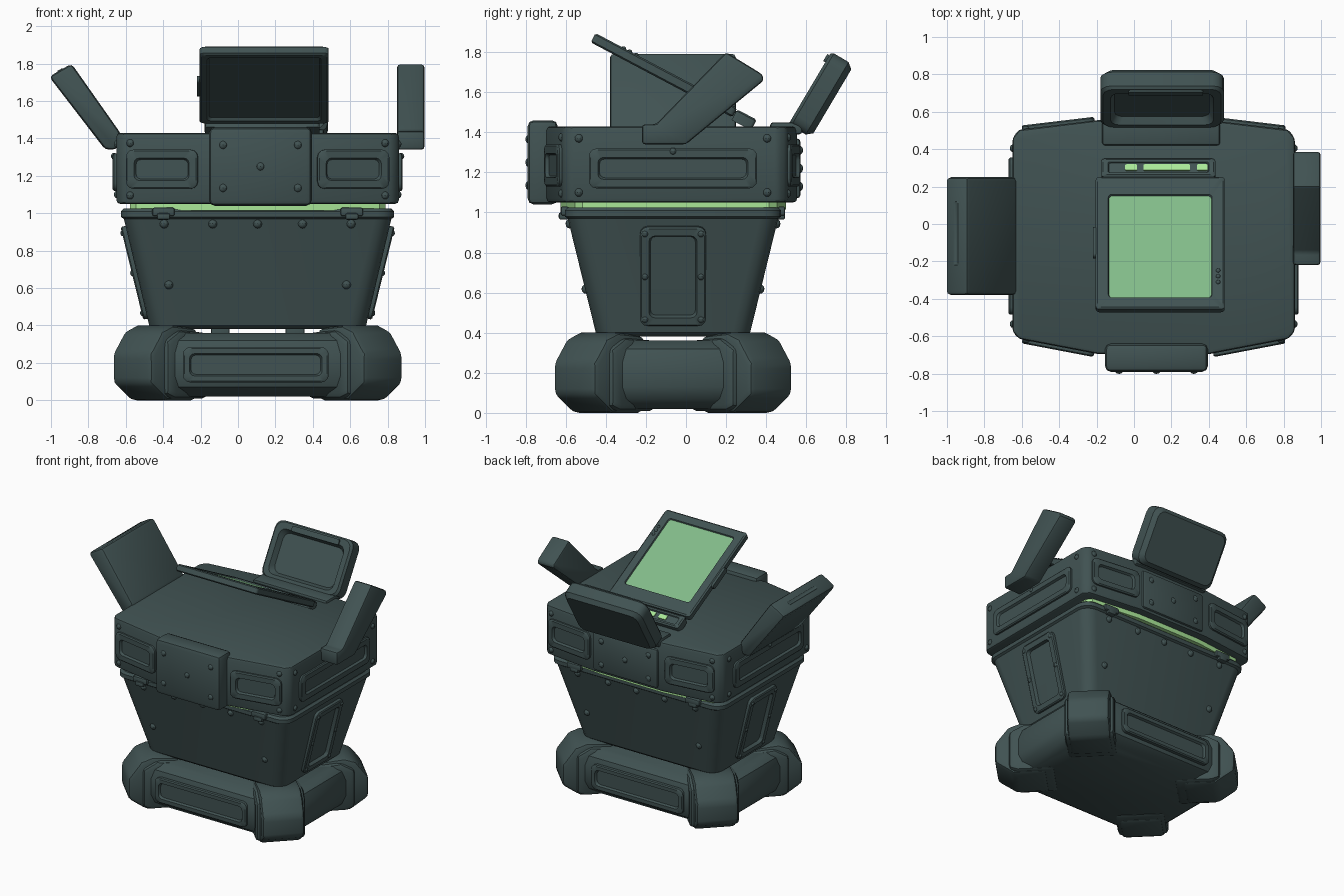
import bpy, bmesh, math
from mathutils import Matrix, Vector

if "Cube" in bpy.data.objects:
    bpy.data.objects.remove(bpy.data.objects["Cube"])


def material(name, rgb):
    m = bpy.data.materials.new(name)
    m.diffuse_color = (*rgb, 1)
    m.use_nodes = True
    m.node_tree.nodes["Principled BSDF"].inputs["Base Color"].default_value = m.diffuse_color
    return m


SLATE = material("dark slate", (0.052, 0.085, 0.085))
GLOW = material("bright green glow", (0.40, 0.80, 0.31))
SCREEN = material("soft green screen", (0.225, 0.50, 0.25))
CX, CY = 0.105, -0.065            # centre of the main body
UP = (0, 0, 1)


def finish(name, bm, mats=(SLATE,), bevel=0, seg=2):
    bmesh.ops.recalc_face_normals(bm, faces=bm.faces)
    if bevel:
        edges = [e for e in bm.edges if e.calc_face_angle(0) > 0.45]
        bmesh.ops.bevel(bm, geom=edges, offset=bevel, segments=seg, profile=0.5,
                        affect='EDGES', clamp_overlap=True)
    me = bpy.data.meshes.new(name)
    bm.to_mesh(me)
    bm.free()
    for m in mats:
        me.materials.append(m)
    ob = bpy.data.objects.new(name, me)
    bpy.context.collection.objects.link(ob)
    return ob


def frame(o, u, v):
    u, v = Vector(u).normalized(), Vector(v).normalized()
    m = Matrix((u, v, u.cross(v))).transposed().to_4x4()
    m.translation = Vector(o)
    return m


FLOOR = frame((CX, CY, 0), (1, 0, 0), (0, 1, 0))


def loft(name, mat, rings, mats=(SLATE,), seg=3):
    """Rounded rectangles (half width, half height, corner radius, depth[, v shift]) joined in order."""
    bm = bmesh.new()
    loops = []
    for hw, hh, r, d, *dv in rings:
        loop = []
        for k, (sx, sy) in enumerate(((1, 1), (-1, 1), (-1, -1), (1, -1))):
            for i in range(seg + 1):
                a = math.pi / 2 * (k + i / seg)
                p = Vector((sx * (hw - r) + r * math.cos(a),
                            sy * (hh - r) + r * math.sin(a) + (dv[0] if dv else 0), d))
                loop.append(bm.verts.new(mat @ p))
        loops.append(loop)
    n = len(loops[0])
    for a, b in zip(loops, loops[1:]):
        for i in range(n):
            bm.faces.new((a[i], a[(i + 1) % n], b[(i + 1) % n], b[i]))
    bm.faces.new(loops[0])
    bm.faces.new(loops[-1]).material_index = len(mats) - 1
    return finish(name, bm, mats)


def prism(name, mat, pts, a, b, bevel=0, mats=(SLATE,), seg=2):
    """Outline in the frame's u,v plane, extruded along its normal from a to b."""
    bm = bmesh.new()
    lo = [bm.verts.new(mat @ Vector((x, y, a))) for x, y in pts]
    hi = [bm.verts.new(mat @ Vector((x, y, b))) for x, y in pts]
    bm.faces.new(lo)
    bm.faces.new(hi)
    for i in range(len(pts)):
        j = (i + 1) % len(pts)
        bm.faces.new((lo[i], lo[j], hi[j], hi[i]))
    return finish(name, bm, mats, bevel, seg)


def box(name, x0, x1, y0, y1, z0, z1, bevel=0.01):
    return prism(name, Matrix.Identity(4), [(x0, y0), (x1, y0), (x1, y1), (x0, y1)], z0, z1, bevel)


rivets = []


def panel(name, m, hw, hh, lip=0.035, t=0.02, r=0.04):
    """Raised rounded frame around a lower plate."""
    loft(name, m, [(hw, hh, r, -0.02), (hw, hh, r, t - 0.007), (hw - 0.008, hh - 0.008, r, t),
                   (hw - lip, hh - lip, r * 0.7, t), (hw - lip - 0.008, hh - lip - 0.008, r * 0.7, 0.003)])


def rivet(m, u, v, r=0.022, d=-0.007):
    rivets.append((m @ Vector((u, v, d)), r))


# Base with four diagonal feet
loft("base", FLOOR, [(0.60, 0.42, 0.2, 0.02), (0.66, 0.49, 0.2, 0.07), (0.68, 0.51, 0.2, 0.13),
                     (0.68, 0.51, 0.2, 0.25), (0.66, 0.49, 0.2, 0.32), (0.61, 0.44, 0.2, 0.36)], seg=2)
foot = [(0, 0.09), (0, 0.25), (-0.09, 0.37), (-0.17, 0.4), (-0.36, 0.385), (-0.36, 0), (-0.13, 0)]
for sx in (-1, 1):
    for sy in (-1, 1):
        o = (CX + sx * 0.675, CY + sy * 0.495, 0)
        prism("foot", frame(o, (sx, sy, 0), UP), foot, -0.15, 0.15, 0.03)
        prism("foot_collar", frame(o, (sx, sy, 0), UP),
              [(-0.1, 0.03), (-0.1, 0.32), (-0.2, 0.375), (-0.42, 0.36), (-0.42, 0.01), (-0.16, 0.01)],
              -0.175, 0.175, 0.03)
        box("neck_block", CX + sx * 0.2 - 0.05, CX + sx * 0.2 + 0.05,
            CY + sy * 0.27 - 0.05, CY + sy * 0.27 + 0.05, 0.33, 0.41)
for s in (1, -1):
    panel("base_panel", frame((CX - 0.01, CY - s * 0.51, 0.19), (s, 0, 0), UP), 0.39, 0.095)

# Tapered body
loft("body", FLOOR, [(0.555, 0.36, 0.08, 0.38), (0.58, 0.385, 0.09, 0.40), (0.715, 0.525, 0.09, 0.97),
                     (0.73, 0.54, 0.09, 0.98), (0.73, 0.54, 0.09, 1.01), (0.715, 0.525, 0.09, 1.025)], seg=4)
for s in (1, -1):
    side = frame((CX + s * 0.645, CY, 0.685), (0, s, 0), (s * 0.14, 0, 0.57))
    panel("body_side_panel", side, 0.165, 0.255, 0.045, 0.028, 0.04)
    for u in (-0.14, 0.14):
        for v in (-0.22, 0, 0.22):
            rivet(side, u, v, 0.018, 0.02)
    face = frame((CX, CY - s * 0.455, 0.685), (s, 0, 0), (0, -s * 0.14, 0.57))
    for u in (-0.5, -0.24, 0, 0.24, 0.5):
        rivet(face, u, 0.265, 0.025)
    for u in (-0.475, 0.475):
        rivet(face, u, -0.07, 0.025)
        x = CX + u * 1.06
        y = CY - s * 0.54
        box("rim_clip", x - 0.06, x + 0.06, y - 0.02, y + 0.02, 0.985, 1.03)
        box("rim_clip_pin", x - 0.035, x + 0.035, y - 0.03, y + 0.02, 0.965, 1.0)

# Bowed lid and the glowing seam below it
half = [(0.755, 0.46), (0.72, 0.505), (0.3, 0.555)]
front = [(0.755, -0.575), (0.72, -0.615), (0.3, -0.695)]
outline = [(-x, y) for x, y in front] + front[::-1] + half + [(-x, y) for x, y in half[::-1]]
at_cx = Matrix.Translation((CX, 0, 0))
prism("glow_seam", at_cx, [(x * 0.905, y * 0.9) for x, y in outline], 1.015, 1.075, 0, (GLOW,))
prism("lid", at_cx, outline, 1.05, 1.43, 0.02)


def wall(p, q, z):
    p, q = Vector((CX + p[0], p[1], z)), Vector((CX + q[0], q[1], z))
    return frame((p + q) / 2, q - p, UP)


# Lid panels with corner rivets
slants = [((-0.72, -0.615), (-0.3, -0.695)), ((0.3, -0.695), (0.72, -0.615)),
          ((0.72, 0.505), (0.3, 0.555)), ((-0.3, 0.555), (-0.72, 0.505))]
for i, (p, q) in enumerate(slants):
    m = wall(p, q, 1.235)
    panel("lid_small_panel", m, 0.195, 0.105, 0.045)
    edge = -0.175 if i % 2 == 0 else 0.175
    for v in (-0.14, 0.14):
        rivet(m, edge, v)
for s in (1, -1):
    m = frame((CX + s * 0.755, CY, 1.22), (0, s, 0), UP)
    panel("lid_side_panel", m, 0.42, 0.1, 0.045)
    for u in (-0.47, 0.47):
        for v in (-0.12, 0.15):
            rivet(m, u, v)
    rivet(m, 0, 0.085, 0.018, 0.012)

# Front latch plate and back plate
box("front_latch", -0.155, 0.395, -0.79, -0.64, 1.04, 1.46, 0.03)
box("back_plate", -0.155, 0.395, 0.50, 0.572, 1.07, 1.37, 0.02)
for m, h in ((frame((0.12, -0.783, 1.25), (1, 0, 0), UP), 0.115),
             (frame((0.12, 0.566, 1.22), (-1, 0, 0), UP), 0.09)):
    for u, v in ((0, 0), (-0.2, -h), (0.2, -h), (-0.2, h), (0.2, h)):
        rivet(m, u, v, 0.026)

# Tilted screen facing the back, and its key strip
tilt = (0, 0.70, -0.37)
scr = frame((0.14, -0.11, 1.685), (1, 0, 0), tilt)
loft("screen", scr, [(0.295, 0.35, 0.02, -0.012), (0.305, 0.36, 0.02, -0.026), (0.335, 0.39, 0.02, -0.026),
                     (0.345, 0.40, 0.02, -0.018), (0.345, 0.40, 0.02, 0.018), (0.335, 0.39, 0.02, 0.026),
                     (0.278, 0.312, 0.02, 0.026, -0.022), (0.274, 0.308, 0.02, 0.016, -0.022)],
     (SLATE, SCREEN))
loft("screen_knob", frame((-0.205, -0.1, 1.68), (0, -1, 0.53), (0, 0.53, 1)),
     [(0.09, 0.02, 0.015, -0.015), (0.09, 0.02, 0.015, 0.015)])
for v in (-0.24, -0.205, -0.17):
    rivet(scr, 0.31, v, 0.013, 0.022)
strip = frame((0.13, 0.29, 1.462), (1, 0, 0), tilt)
loft("key_strip", strip, [(0.305, 0.055, 0.015, -0.03), (0.305, 0.055, 0.015, 0.022),
                          (0.295, 0.045, 0.015, 0.03), (0.27, 0.032, 0.01, 0.03), (0.265, 0.028, 0.01, 0.022)])
for x, w in ((-0.015, 0.032), (0.175, 0.125), (0.365, 0.028)):
    loft("key_light", strip @ Matrix.Translation((x - 0.13, 0, 0)),
         [(w, 0.018, 0.006, 0.02), (w, 0.018, 0.006, 0.029)], (GLOW,))

# Open side flaps
prism("left_flap", frame((0, 0, 0), (1, 0, 0), UP),
      [(-0.62, 1.41), (-0.64, 1.445), (-0.89, 1.80), (-1.01, 1.73), (-0.71, 1.34), (-0.65, 1.34)],
      -0.25, 0.38, 0.022)
panel("left_flap_slot", frame((-0.95, -0.05, 1.763), (0, -1, 0), (0.12, 0, 0.07)),
      0.175, 0.02, 0.006, 0.006, 0.01)
prism("right_flap", frame((0, 0, 0), (0, 1, 0), UP),
      [(-0.22, 1.34), (0.0, 1.34), (0.39, 1.66), (0.38, 1.69), (0.2, 1.80), (-0.15, 1.44), (-0.22, 1.44)],
      0.85, 0.997, 0.022)

# Open back flap with a recessed inner face
flap = frame((0.15, 0.67, 1.59), (1, 0, 0), (0, 0.51, 0.86))
loft("back_flap", flap, [(0.30, 0.185, 0.05, -0.07), (0.33, 0.21, 0.06, -0.04), (0.33, 0.21, 0.06, 0.045),
                         (0.315, 0.20, 0.06, 0.06), (0.275, 0.165, 0.05, 0.06, -0.01),
                         (0.255, 0.145, 0.05, 0.02, -0.01)])
box("back_flap_hinge", -0.17, 0.46, 0.42, 0.58, 1.39, 1.45, 0.015)
loft("back_flap_catch", flap @ Matrix.Translation((0.02, 0.17, 0)),
     [(0.2, 0.02, 0.01, 0.03), (0.2, 0.02, 0.01, 0.072)])

# All rivets
bm = bmesh.new()
for p, r in rivets:
    bmesh.ops.create_uvsphere(bm, u_segments=10, v_segments=6, radius=r, matrix=Matrix.Translation(p))
finish("rivets", bm)

# Smooth shading with sharp edges
bpy.ops.object.select_all(action='SELECT')
bpy.context.view_layer.objects.active = bpy.context.selected_objects[0]
bpy.ops.object.shade_smooth_by_angle(angle=math.radians(32))
